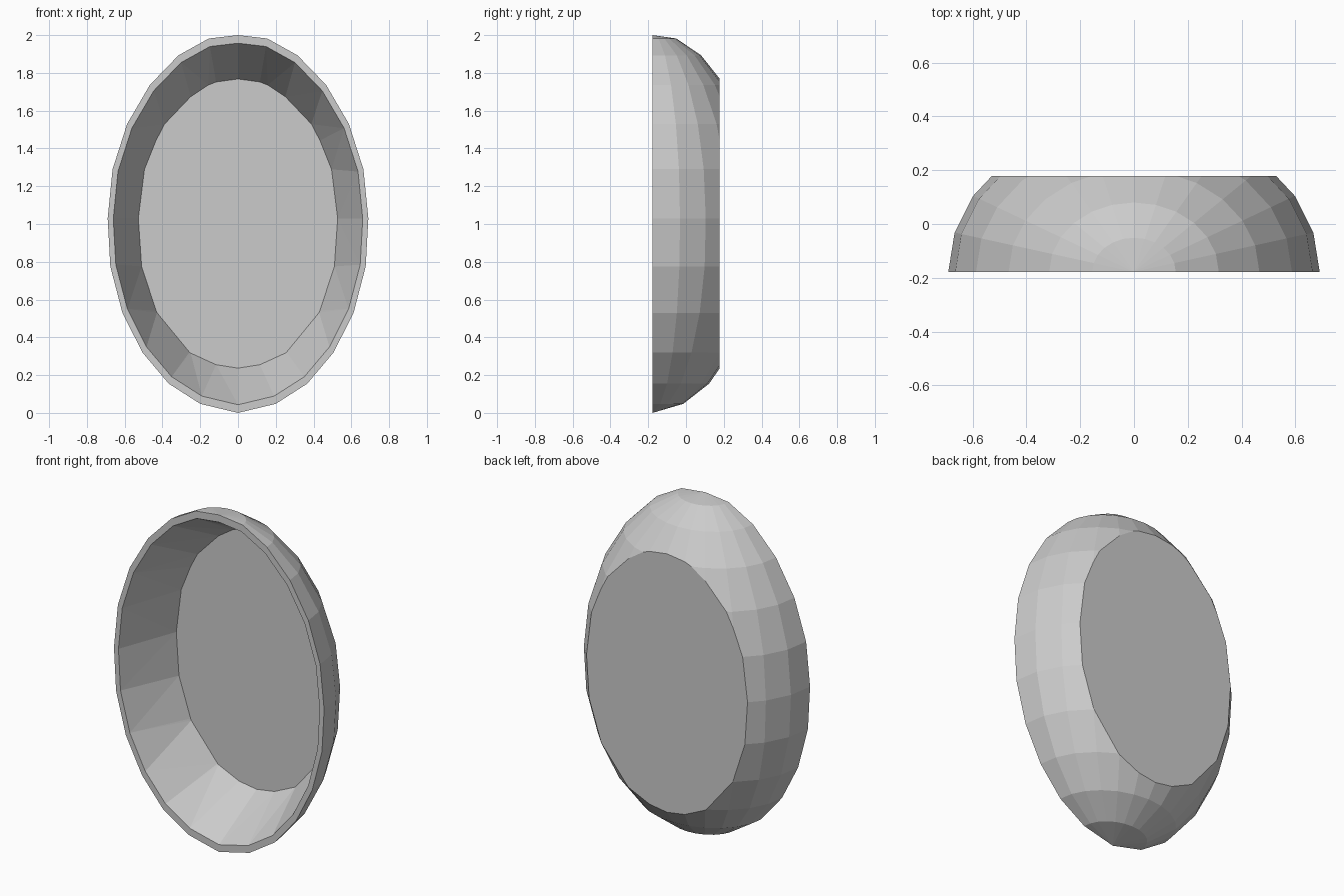
import bpy, bmesh, math

if "Cube" in bpy.data.objects:
    bpy.data.objects.remove(bpy.data.objects["Cube"])

FRONT, BACK = -0.178, 0.178
SQUASH = 0.565 / 0.69      # depth of the egg relative to its width
LIP = 0.957                # inner rim scale
SEGS = 12                  # segments in the half turn
# Egg profile (radius, z), top to bottom
PROFILE = [(0, 2), (0.155, 1.982), (0.315, 1.893), (0.466, 1.737), (0.587, 1.53),
           (0.664, 1.29), (0.69, 1.03), (0.676, 0.775), (0.612, 0.53),
           (0.506, 0.32), (0.367, 0.155), (0.2, 0.048), (0, 0)]

bm = bmesh.new()

# Outer shell: half egg, revolved from right to left around the back
rows = []
for r, z in PROFILE:
    if r == 0:
        rows.append([bm.verts.new((0, FRONT, z))] * (SEGS + 1))
    else:
        angles = [math.pi * i / SEGS for i in range(SEGS + 1)]
        rows.append([bm.verts.new((r * math.cos(a), FRONT + r * SQUASH * math.sin(a), z))
                     for a in angles])
for hi, lo in zip(rows, rows[1:]):
    for i in range(SEGS):
        quad = [hi[i], lo[i], lo[i + 1], hi[i + 1]]
        bm.faces.new(list(dict.fromkeys(quad))[::-1])

# Flat back: slice off the bulge and cap it
rim = [row[0] for row in rows] + [row[-1] for row in rows[-2:0:-1]]
cut = bmesh.ops.bisect_plane(bm, geom=bm.verts[:] + bm.edges[:] + bm.faces[:],
                             plane_co=(0, BACK, 0), plane_no=(0, 1, 0), clear_outer=True)
edges = [e for e in cut["geom_cut"] if isinstance(e, bmesh.types.BMEdge)]
floor_points = [v.co.copy() for v in cut["geom_cut"] if isinstance(v, bmesh.types.BMVert)]
bmesh.ops.contextual_create(bm, geom=edges)

# Front lip: flat ring between outer and inner rims
inner = [bm.verts.new((v.co.x * LIP, FRONT, 1 + (v.co.z - 1) * LIP)) for v in rim]
for i in range(len(rim)):
    j = (i + 1) % len(rim)
    bm.faces.new((rim[i], inner[i], inner[j], rim[j]))

# Cavity: sloping wall from the inner rim straight to the floor
floor = [bm.verts.new((p.x * 0.998, BACK - 0.003, 1 + (p.z - 1) * 0.998)) for p in floor_points]
hull = bmesh.ops.convex_hull(bm, input=inner + floor)
bm.normal_update()
cavity = [f for f in hull["geom"] if isinstance(f, bmesh.types.BMFace)]
opening = [f for f in cavity if all(v.co.y < FRONT + 1e-4 for v in f.verts)]
bmesh.ops.delete(bm, geom=opening, context='FACES')
bmesh.ops.dissolve_limit(bm, angle_limit=0.002, verts=bm.verts[:], edges=bm.edges[:])
bmesh.ops.recalc_face_normals(bm, faces=bm.faces[:])

mesh = bpy.data.meshes.new("oval_dish")
bm.to_mesh(mesh)
bm.free()
bpy.context.collection.objects.link(bpy.data.objects.new("oval_dish", mesh))
